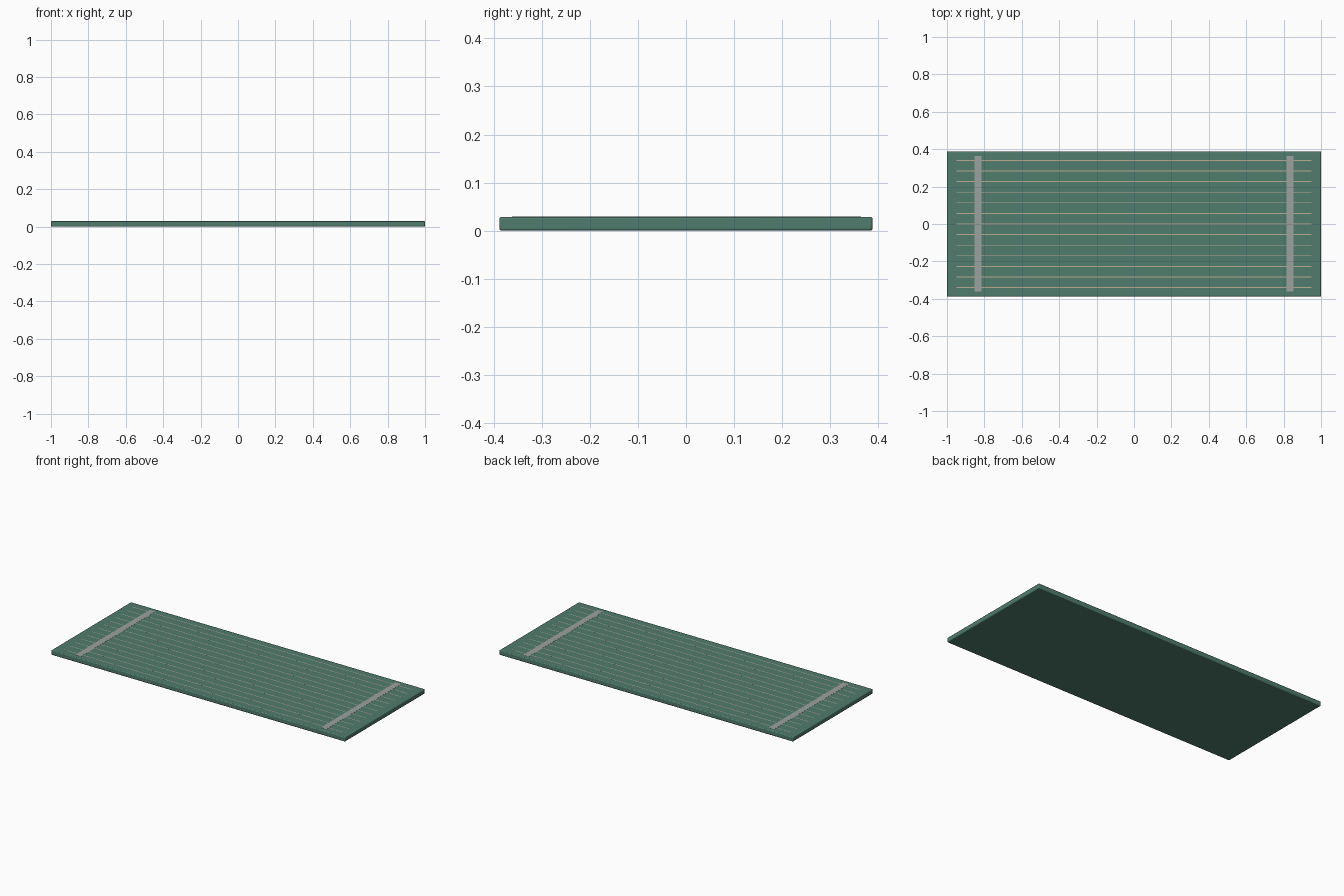
import bpy

if "Cube" in bpy.data.objects:
    bpy.data.objects.remove(bpy.data.objects["Cube"])

W, D, H = 2.0, 0.776, 0.029


def material(name, color):
    m = bpy.data.materials.new(name)
    m.diffuse_color = (*color, 1)
    m.use_nodes = True
    m.node_tree.nodes["Principled BSDF"].inputs["Base Color"].default_value = m.diffuse_color
    return m


green = material("mat_green", (0.08, 0.20, 0.155))
grey = material("band_grey", (0.33, 0.36, 0.35))
tan = material("groove_tan", (0.50, 0.42, 0.30))


def box(name, size, loc, mat, bevel=0):
    bpy.ops.mesh.primitive_cube_add(size=1, location=loc)
    ob = bpy.context.object
    ob.name = name
    ob.scale = size
    bpy.ops.object.transform_apply(location=False, rotation=False, scale=True)
    if bevel:
        b = ob.modifiers.new("soft_edges", 'BEVEL')
        b.width, b.segments = bevel, 3
        bpy.ops.object.shade_smooth_by_angle()
    ob.data.materials.append(mat)
    return ob


# Main rectangular mat slab with softened edges
box("mat_slab", (W, D, H), (0, 0, H / 2), green, 0.005)

# Fine lengthwise lines, practically flush with the top
for i in range(13):
    box(f"surface_line_{i + 1}", (1.9, 0.004, 0.002),
        (0, -0.34 + i * 0.68 / 12, H - 0.00098), tan)

# Cross bands near both ends
for side, x in (("left", -0.835), ("right", 0.835)):
    box(f"{side}_end_band", (0.038, 0.725, 0.003), (x, 0.001, H - 0.001), grey)
